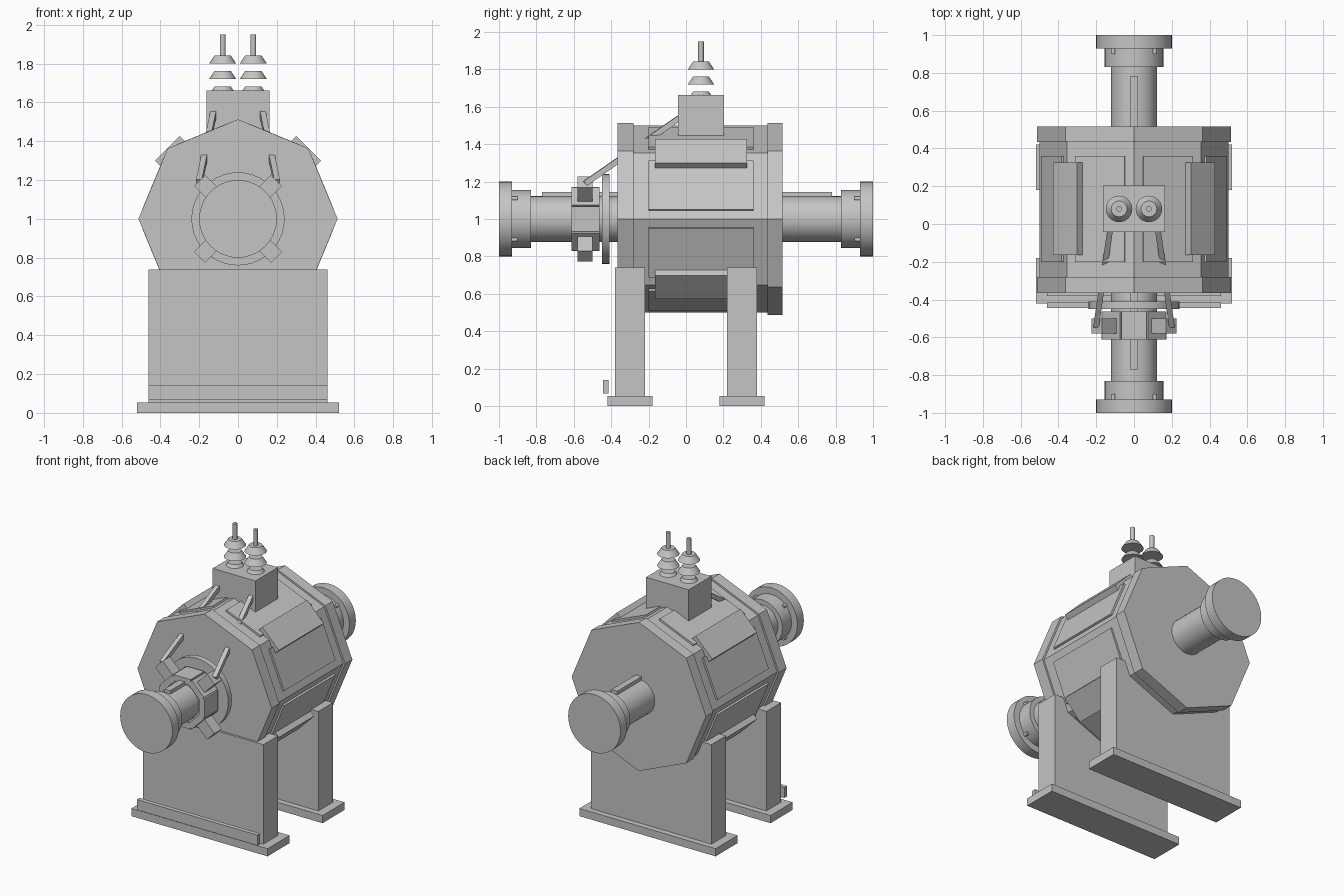
import bpy, bmesh, math
from mathutils import Matrix, Vector

if "Cube" in bpy.data.objects:
    bpy.data.objects.remove(bpy.data.objects["Cube"], do_unlink=True)

GREY = (0.56, 0.56, 0.56, 1.0)
paint = bpy.data.materials.new("machine_grey")
paint.use_nodes = True
paint.diffuse_color = GREY
paint.node_tree.nodes["Principled BSDF"].inputs["Base Color"].default_value = GREY

AXIS = Vector((0, 0, 1))            # height of the shaft axis
ALONG_Y = Matrix.Rotation(math.pi / 2, 4, 'X')


def finish(name, bm, smooth=False):
    mesh = bpy.data.meshes.new(name)
    bm.to_mesh(mesh)
    bm.free()
    mesh.materials.append(paint)
    obj = bpy.data.objects.new(name, mesh)
    bpy.context.collection.objects.link(obj)
    if smooth:
        bpy.ops.object.select_all(action='DESELECT')
        obj.select_set(True)
        bpy.context.view_layer.objects.active = obj
        bpy.ops.object.shade_smooth_by_angle(angle=math.radians(35))
    return obj


def box(name, x, y, z, turn=Matrix.Identity(4)):
    """Box from three (low, high) ranges, then transformed."""
    size = [b - a for a, b in (x, y, z)]
    mid = [(a + b) / 2 for a, b in (x, y, z)]
    bm = bmesh.new()
    bmesh.ops.create_cube(bm, size=1, matrix=turn @ Matrix.Translation(mid) @ Matrix.Diagonal((*size, 1)))
    return finish(name, bm)


def radial_box(name, degrees, half_width, y, reach):
    """Box pointing outwards from the shaft axis; zero degrees is straight up."""
    turn = Matrix.Translation(AXIS) @ Matrix.Rotation(math.radians(degrees), 4, 'Y')
    return box(name, (-half_width, half_width), y, reach, turn)


def drum(name, radius, y0, y1, sides=40, x=0, z=1):
    """Cylinder or prism lying along y."""
    bm = bmesh.new()
    place = Matrix.Translation((x, (y0 + y1) / 2, z)) @ ALONG_Y
    bmesh.ops.create_cone(bm, cap_ends=True, segments=sides, radius1=radius,
                          radius2=radius, depth=abs(y1 - y0), matrix=place)
    return finish(name, bm, smooth=sides > 8)


def upright(name, r_low, r_high, x, y, z0, z1, sides=24):
    bm = bmesh.new()
    bmesh.ops.create_cone(bm, cap_ends=True, segments=sides, radius1=r_low, radius2=r_high,
                          depth=z1 - z0, matrix=Matrix.Translation((x, y, (z0 + z1) / 2)))
    return finish(name, bm, smooth=True)


# Octagonal housing with thicker end caps
drum("housing", 0.5, -0.3, 0.45, 8)
drum("front_cap", 0.513, -0.365, -0.28, 8)
drum("back_cap", 0.513, 0.435, 0.515, 8)

# Raised panel on every side, covers over four corners
for i in range(8):
    radial_box(f"side_panel_{i}", 22.5 + 45 * i, 0.141, (-0.2, 0.36), (0.44, 0.475))
for i in range(4):
    radial_box(f"corner_cover_{i}", 45 + 90 * i, 0.09, (-0.165, 0.325), (0.41, 0.515))

# Legs and feet
for name, y in (("front", -0.3), ("back", 0.3)):
    box(name + "_leg", (-0.46, 0.46), (y - 0.08, y + 0.08), (0.04, 0.74))
    box(name + "_foot", (-0.52, 0.52), (y - 0.12, y + 0.12), (0, 0.053))
box("front_rail", (-0.46, 0.46), (-0.445, -0.415), (0.068, 0.14))

# Shaft, key and couplings
drum("shaft", 0.122, -0.95, 0.95)
box("shaft_key", (-0.022, 0.022), (-0.77, 0.78), (1.09, 1.145))
for name, s in (("front", -1), ("back", 1)):
    drum(name + "_hub", 0.155, s * 0.83, s * 0.94)
    drum(name + "_flange", 0.2, s * 0.93, s * 1.0)
    for sx in (-1, 1):
        for sz in (-1, 1):
            drum(name + "_bolt", 0.012, s * 0.9, s * 0.935, 12, sx * 0.11, 1 + sz * 0.11)

# Collector ring with bars and brush holders
drum("collar_disc", 0.24, -0.45, -0.41)
drum("collector_core", 0.16, -0.6, -0.47)
for i in range(8):
    radial_box(f"collector_bar_{i}", 45 * i, 0.066, (-0.612, -0.462), (0.13, 0.172))
for i in range(4):
    radial_box(f"brush_holder_{i}", 45 + 90 * i, 0.04, (-0.58, -0.5), (0.15, 0.28))

# Terminal box with two insulated terminals
box("terminal_box", (-0.163, 0.163), (-0.043, 0.203), (1.4, 1.662))
for side, s in (("left", 1), ("right", -1)):
    x, y = s * 0.079, 0.08
    for i in range(3):
        z = 1.64 + 0.08 * i
        upright(f"{side}_insulator_{i}", 0.07, 0.042, x, y, z, z + 0.042)
    upright(f"{side}_terminal", 0.015, 0.015, x, y, 1.84, 1.95, 16)

    # Slanted bar from brush holder to terminal box
    a, b = Vector((s * 0.2, -0.54, 1.19)), Vector((s * 0.122, 0.0, 1.565))
    tilt = (b - a).to_track_quat('Y', 'Z').to_matrix().to_4x4()
    box(side + "_connecting_bar", (-0.015, 0.015), (0, (b - a).length), (-0.015, 0.015),
        Matrix.Translation(a) @ tilt)
